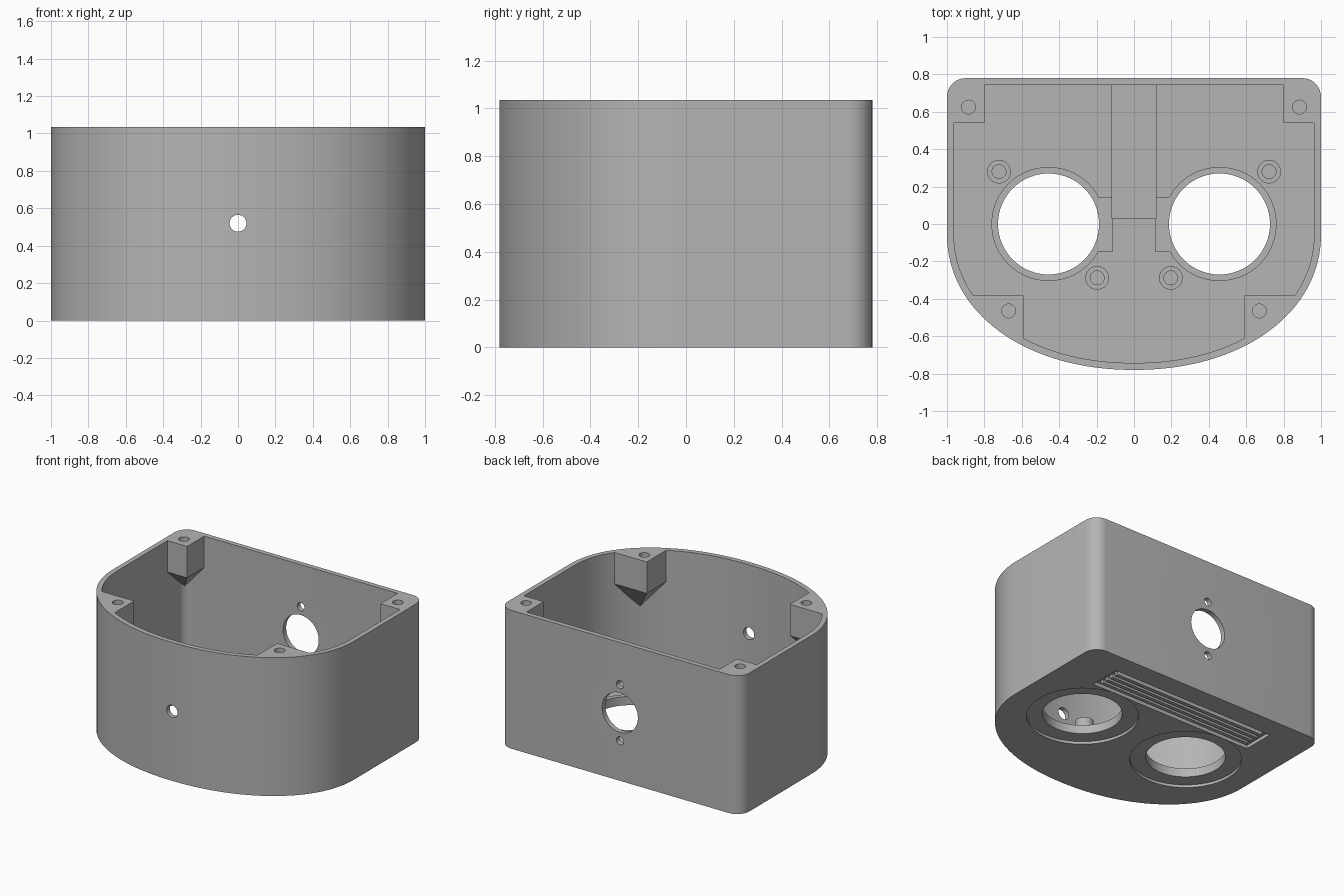
import bpy, bmesh, math

if "Cube" in bpy.data.objects:
    bpy.data.objects.remove(bpy.data.objects["Cube"], do_unlink=True)

H = 1.035       # overall height
FLOOR = 0.06    # floor thickness
WALL = 0.037

grey = bpy.data.materials.new("plain grey")
grey.use_nodes = True
GREY = (0.46, 0.46, 0.46, 1)
grey.diffuse_color = GREY
grey.node_tree.nodes["Principled BSDF"].inputs["Base Color"].default_value = GREY


def finish(name, bm):
    bmesh.ops.recalc_face_normals(bm, faces=bm.faces)
    mesh = bpy.data.meshes.new(name)
    bm.to_mesh(mesh)
    bm.free()
    mesh.materials.append(grey)
    obj = bpy.data.objects.new(name, mesh)
    bpy.context.collection.objects.link(obj)
    return obj


def prism(name, points, z0, z1):
    """Vertical prism over a flat outline."""
    bm = bmesh.new()
    face = bm.faces.new([bm.verts.new((x, y, z0)) for x, y in points])
    top = bmesh.ops.extrude_face_region(bm, geom=[face])["geom"]
    bmesh.ops.translate(bm, vec=(0, 0, z1 - z0),
                        verts=[g for g in top if isinstance(g, bmesh.types.BMVert)])
    return finish(name, bm)


def box(name, x0, x1, y0, y1, z0, z1):
    return prism(name, [(x0, y0), (x1, y0), (x1, y1), (x0, y1)], z0, z1)


def disc(x, y, r, n=64):
    return [(x + r * math.cos(2 * math.pi * i / n), y + r * math.sin(2 * math.pi * i / n))
            for i in range(n)]


def peg(name, x, y, r, z0, z1, n=64):
    return prism(name, disc(x, y, r, n), z0, z1)


def wall_peg(x, z, r, y0, y1):
    """Cutter running along y."""
    obj = peg("wall_cutter", x, -z, r, y0, y1, 40)
    for v in obj.data.vertices:
        v.co = (v.co.x, v.co.z, -v.co.y)
    obj.data.flip_normals()
    bm = bmesh.new()
    bm.from_mesh(obj.data)
    bmesh.ops.recalc_face_normals(bm, faces=bm.faces)
    bm.to_mesh(obj.data)
    bm.free()
    return obj


def cut(target, cutter):
    """Subtract the cutter for good and remove it."""
    mod = target.modifiers.new("cut", 'BOOLEAN')
    mod.operation = 'DIFFERENCE'
    mod.solver = 'EXACT'
    mod.object = cutter
    bpy.context.view_layer.update()
    graph = bpy.context.evaluated_depsgraph_get()
    mesh = bpy.data.meshes.new_from_object(target.evaluated_get(graph))
    target.modifiers.clear()
    target.data = mesh
    bpy.data.objects.remove(cutter, do_unlink=True)


def front_arc(inset, t):
    """Point on the bowed front, t running from pi to 2 pi."""
    c, s = math.cos(t), math.sin(t)
    e = 2 / 2.1
    return (math.copysign(abs(c) ** e, c) * (1 - inset),
            -0.05 - abs(s) ** e * (0.73 - inset))


def outline(inset):
    pts = [front_arc(inset, math.pi * (1 + i / 64)) for i in range(65)]
    r = 0.1 - inset
    for sx, start in ((1, 0), (-1, 90)):
        for i in range(9):
            a = math.radians(start + i * 90 / 8)
            pts.append((sx * 0.9 + r * math.cos(a), 0.68 + r * math.sin(a)))
    return pts


# Shell with open top
shell = prism("housing_shell", outline(0), 0, H)
cut(shell, prism("cavity", outline(WALL), FLOOR, H + 0.2))

# Lens openings with shallow outer recesses
for s in (-1, 1):
    cut(shell, peg("recess", s * 0.457, 0, 0.38, -0.1, 0.02))
    cut(shell, peg("bore", s * 0.457, 0, 0.27, -0.1, 0.3))

# Front pinhole, rear port and its two screw holes
cut(shell, wall_peg(0, 0.52, 0.045, -0.9, -0.6))
cut(shell, wall_peg(0, 0.51, 0.148, 0.6, 0.9))
for dz in (-0.21, 0.21):
    cut(shell, wall_peg(0, 0.51 + dz, 0.03, 0.6, 0.9))

# Grille pocket under the floor, with slats
cut(shell, box("pocket", -0.68, 0.68, 0.38, 0.62, -0.1, 0.025))
parts = [shell]
for i in range(4):
    y = 0.427 + i * 0.049
    parts.append(box(f"grille_slat_{i + 1}", -0.64, 0.64, y - 0.014, y + 0.014, 0, 0.03))


def corner_post(name, points, apex, hole):
    """Screw post that tapers down to a point on the wall."""
    bm = bmesh.new()
    top = [bm.verts.new((x, y, H)) for x, y in points]
    low = [bm.verts.new((x, y, 0.8)) for x, y in points]
    tip = bm.verts.new((*apex, 0.61))
    bm.faces.new(top)
    for i in range(len(points)):
        j = (i + 1) % len(points)
        bm.faces.new((top[i], top[j], low[j], low[i]))
        bm.faces.new((low[i], low[j], tip))
    post = finish(name, bm)
    cut(post, peg("screw_hole", *hole, 0.037, 0.83, H + 0.1, 32))
    return post


for s, side in ((1, "left"), (-1, "right")):
    # Rear posts
    back = [(0.8, 0.54), (0.966, 0.54), (0.966, 0.748), (0.8, 0.748)]
    parts.append(corner_post(f"rear_{side}_post", [(s * x, y) for x, y in back],
                             (s * 0.966, 0.748), (s * 0.885, 0.625)))

    # Front posts follow the bowed wall
    curve = [front_arc(0.03, math.pi * (1.5 + i / 128)) for i in range(65)]
    curve = [p for p in curve if p[0] > 0.592 and p[1] < -0.385]
    front = [(0.592, -0.382), (0.592, -0.612)] + curve + [(0.866, -0.382)]
    mid = curve[len(curve) // 2]
    parts.append(corner_post(f"front_{side}_post", [(s * x, y) for x, y in front],
                             (s * mid[0], mid[1]), (s * 0.67, -0.465)))

    # Raised rim around the lens opening, and the pad beside it
    rim = peg(f"{side}_lens_rim", s * 0.457, 0, 0.305, FLOOR - 0.01, 0.085)
    cut(rim, peg("bore", s * 0.457, 0, 0.27, -0.1, 0.3))
    pad = box(f"{side}_lens_pad", *sorted((s * 0.112, s * 0.26)), -0.15, 0.145,
              FLOOR - 0.01, 0.085)
    cut(pad, peg("bore", s * 0.457, 0, 0.27, -0.1, 0.3))
    parts += [rim, pad]

    # Hollow standoffs on the floor
    for label, x, y in (("outer", 0.722, 0.28), ("inner", 0.197, -0.288)):
        post = peg(f"{side}_{label}_standoff", s * x, y, 0.063, FLOOR - 0.01, 0.18, 40)
        cut(post, peg("screw_hole", s * x, y, 0.037, 0.08, 0.3, 32))
        parts.append(post)

# Central strip running to the rear wall
parts.append(box("centre_strip", -0.12, 0.12, 0.03, 0.75, FLOOR - 0.01, 0.1))

# Smooth curved walls, keep edges crisp
bpy.ops.object.select_all(action='DESELECT')
for obj in parts:
    obj.select_set(True)
bpy.context.view_layer.objects.active = shell
bpy.ops.object.shade_smooth_by_angle(angle=math.radians(30))
